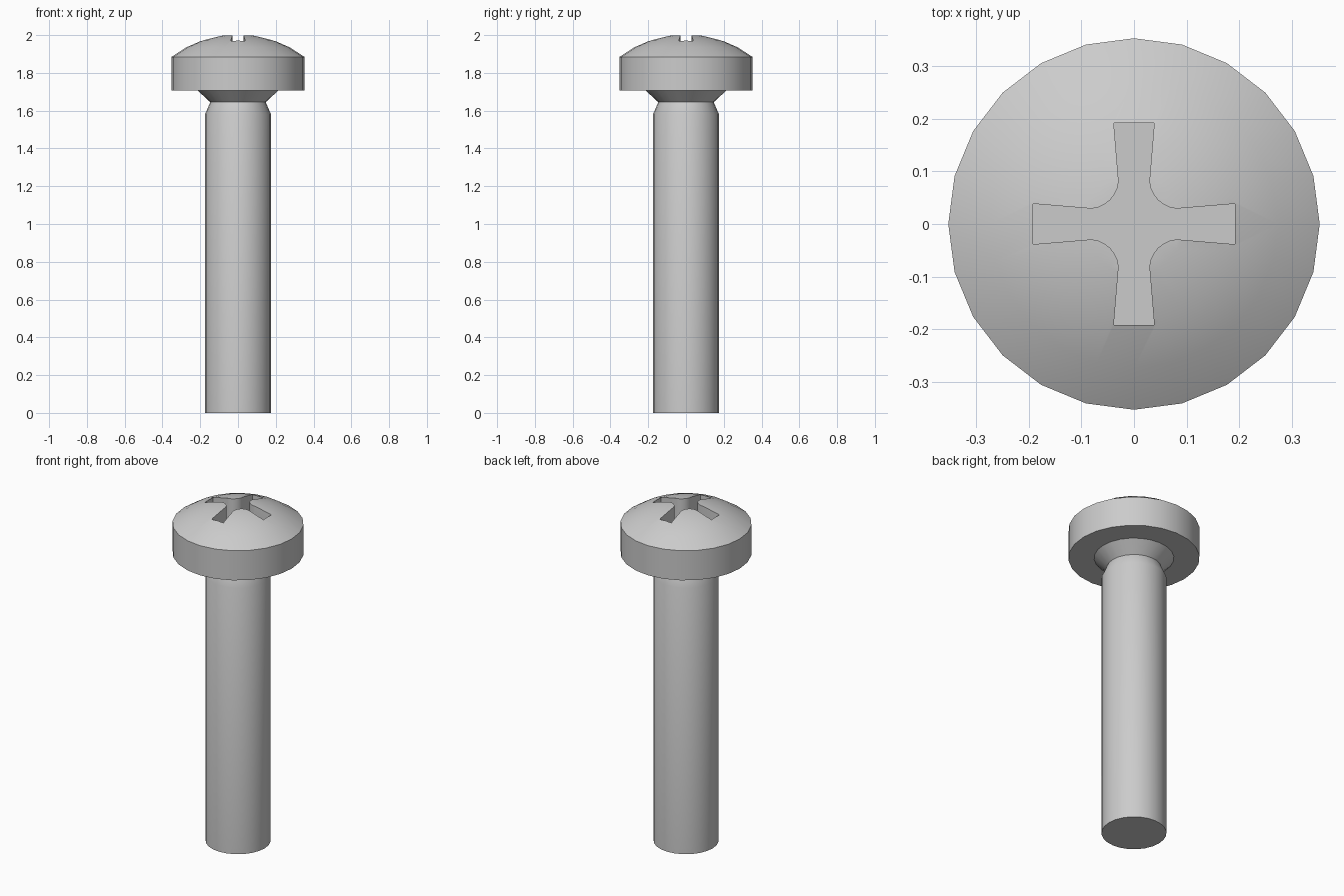
import bpy, bmesh, math

if "Cube" in bpy.data.objects:
    bpy.data.objects.remove(bpy.data.objects["Cube"])

SIDES = 24
steel = bpy.data.materials.new("steel grey")
steel.diffuse_color = (0.6, 0.6, 0.6, 1)
steel.use_nodes = True
steel.node_tree.nodes["Principled BSDF"].inputs["Base Color"].default_value = steel.diffuse_color


def make_object(name, bm):
    bmesh.ops.recalc_face_normals(bm, faces=bm.faces)
    mesh = bpy.data.meshes.new(name)
    bm.to_mesh(mesh)
    bm.free()
    mesh.materials.append(steel)
    ob = bpy.data.objects.new(name, mesh)
    bpy.context.collection.objects.link(ob)
    return ob


def lathe(name, profile):
    """Closed solid of revolution; end points on the axis become poles."""
    bm = bmesh.new()
    rings = []
    for r, z in profile:
        n = SIDES if r > 0 else 1
        rings.append([bm.verts.new((r * math.cos(math.tau * i / SIDES),
                                    r * math.sin(math.tau * i / SIDES), z)) for i in range(n)])
    bm.faces.new(rings[0])  # flat bottom cap
    for a, b in zip(rings, rings[1:]):
        for i in range(SIDES):
            j = (i + 1) % SIDES
            if len(b) == 1:
                bm.faces.new((a[i], a[j], b[0]))
            else:
                bm.faces.new((a[i], a[j], b[j], b[i]))
    return make_object(name, bm)


# Shank, tapered neck, flare, head underside and rim
profile = [(0.175, 0), (0.175, 1.58), (0.147, 1.645), (0.215, 1.708),
           (0.353, 1.708), (0.353, 1.884)]

# Shallow spherical dome
rise = 0.12
radius = (0.353 ** 2 + rise ** 2) / (2 * rise)
rim_angle = math.asin(0.353 / radius)
for k in (3, 2, 1, 0):
    a = rim_angle * k / 4
    profile.append((radius * math.sin(a), 1.884 + rise - radius * (1 - math.cos(a))))
screw = lathe("screw", profile)

# Cross recess: one flared arm and one rounded inner corner, turned four times
quarter = [(0.192, -0.0385), (0.192, 0.0385)]
for i in range(7):
    a = math.radians(-95 - 80 * i / 6)
    quarter.append((0.0855 + 0.0565 * math.cos(a), 0.0855 + 0.0565 * math.sin(a)))
bm = bmesh.new()
outline = []
for q in range(4):
    c, s = (1, 0, -1, 0)[q], (0, 1, 0, -1)[q]
    outline += [bm.verts.new((x * c - y * s, x * s + y * c, 1.84)) for x, y in quarter]
floor = bm.faces.new(outline)
top = bmesh.ops.extrude_face_region(bm, geom=[floor], use_keep_orig=True)["geom"]
bmesh.ops.translate(bm, vec=(0, 0, 0.3), verts=[v for v in top if isinstance(v, bmesh.types.BMVert)])
cutter = make_object("recess_cutter", bm)
cutter.hide_render = True

# Cut the recess into the head
bpy.context.view_layer.objects.active = screw
screw.select_set(True)
cut = screw.modifiers.new("recess", 'BOOLEAN')
cut.operation = 'DIFFERENCE'
cut.solver = 'EXACT'
cut.object = cutter
bpy.ops.object.modifier_apply(modifier=cut.name)
bpy.data.objects.remove(cutter)
bpy.ops.object.shade_smooth_by_angle(angle=math.radians(30))
